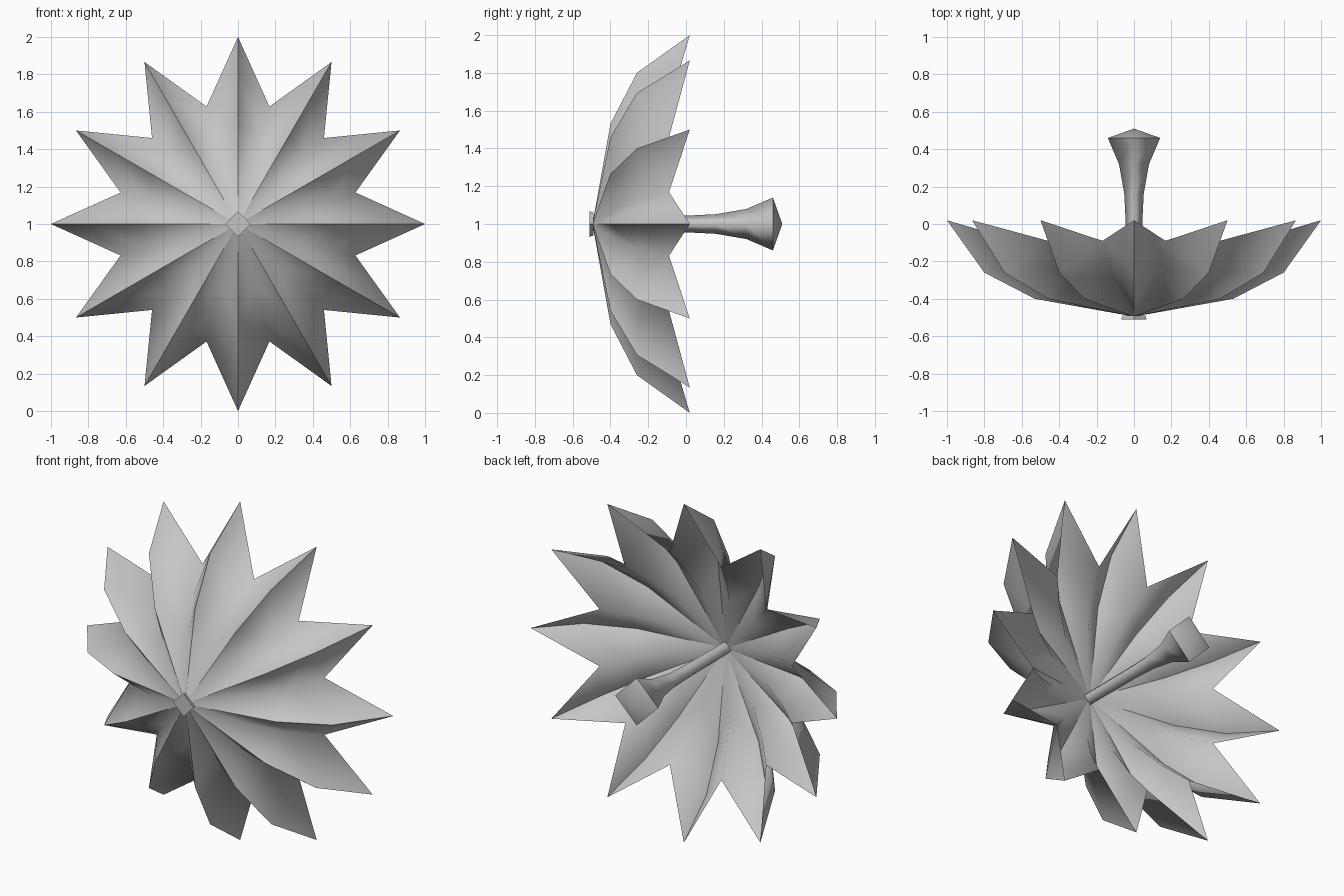
import bpy, bmesh, math

if "Cube" in bpy.data.objects:
    bpy.data.objects.remove(bpy.data.objects["Cube"])

RIBS = 12
CENTRE_Z = 1.0

grey = bpy.data.materials.new("plain_grey")
grey.diffuse_color = (0.56, 0.56, 0.56, 1)
grey.use_nodes = True
grey.node_tree.nodes["Principled BSDF"].inputs["Base Color"].default_value = grey.diffuse_color


def point(radius, y, angle):
    """Point at a radius around the front-to-back axis."""
    return (radius * math.sin(angle), y, CENTRE_Z + radius * math.cos(angle))


def finish(name, bm):
    mesh = bpy.data.meshes.new(name)
    bm.to_mesh(mesh)
    bm.free()
    mesh.materials.append(grey)
    obj = bpy.data.objects.new(name, mesh)
    bpy.context.collection.objects.link(obj)
    return obj


def folded_sheet(name, hub_y, rib, valley, faces_front):
    """Star-shaped pleated sheet: ribs alternate with deeper valleys."""
    bm = bmesh.new()
    hub = bm.verts.new(point(0, hub_y, 0))
    spokes = []
    for i in range(RIBS * 2):
        profile = valley if i % 2 else rib
        a = math.pi * i / RIBS
        spokes.append([hub] + [bm.verts.new(point(r, y, a)) for r, y in profile])
    for i, s in enumerate(spokes):
        t = spokes[(i + 1) % len(spokes)]
        bm.faces.new((hub, s[1], t[1]))
        for j in (1, 2):
            # split each quad so both sides of a rib mirror
            if i % 2:
                bm.faces.new((s[j], s[j + 1], t[j]))
                bm.faces.new((s[j + 1], t[j + 1], t[j]))
            else:
                bm.faces.new((s[j], s[j + 1], t[j + 1]))
                bm.faces.new((s[j], t[j + 1], t[j]))
    for f in bm.faces:
        f.smooth = True
    # creases stay sharp along the ribs only
    for s in spokes[::2]:
        for j in range(3):
            bm.edges.get((s[j], s[j + 1])).smooth = False
    bmesh.ops.recalc_face_normals(bm, faces=bm.faces)
    if (sum(f.normal.y for f in bm.faces) > 0) == faces_front:
        bmesh.ops.reverse_faces(bm, faces=bm.faces)
    return finish(name, bm)


# Canopy: outer skin and a shallower lining meeting at the star-shaped rim
folded_sheet("canopy_outer", -0.495,
             [(0.53, -0.40), (0.80, -0.26), (1.0, 0.02)],
             [(0.34, -0.35), (0.51, -0.24), (0.65, -0.09)], True)
folded_sheet("canopy_lining", -0.37,
             [(0.53, -0.30), (0.80, -0.19), (1.0, 0.02)],
             [(0.34, -0.28), (0.51, -0.19), (0.65, -0.09)], False)


def square_lathe(name, profile, smooth):
    """Four-sided solid along y, corners pointing up and sideways."""
    bm = bmesh.new()
    rings = [[bm.verts.new(point(r, y, math.pi / 2 * k)) for k in range(4)]
             for r, y in profile]
    for a, b in zip(rings, rings[1:]):
        for k in range(4):
            f = bm.faces.new((a[k], a[(k + 1) % 4], b[(k + 1) % 4], b[k]))
            f.smooth = smooth
    bm.faces.new(rings[0])
    bm.faces.new(rings[-1])
    bmesh.ops.remove_doubles(bm, verts=rings[-1], dist=0.001)
    bmesh.ops.recalc_face_normals(bm, faces=bm.faces)
    # crisp rim where the profile is widest
    widest = max(range(len(profile)), key=lambda n: profile[n][0])
    for k in range(4):
        rim = rings[widest]
        bm.edges.get((rim[k], rim[(k + 1) % 4])).smooth = False
    return finish(name, bm)


# Front cap plate
square_lathe("front_cap", [(0.068, -0.51), (0.06, -0.49)], False)

# Flared handle behind the canopy, ending in a shallow pyramid
square_lathe("handle", [(0.042, -0.39), (0.045, 0.02), (0.052, 0.16),
                        (0.08, 0.32), (0.14, 0.46), (0.0, 0.51)], True)
